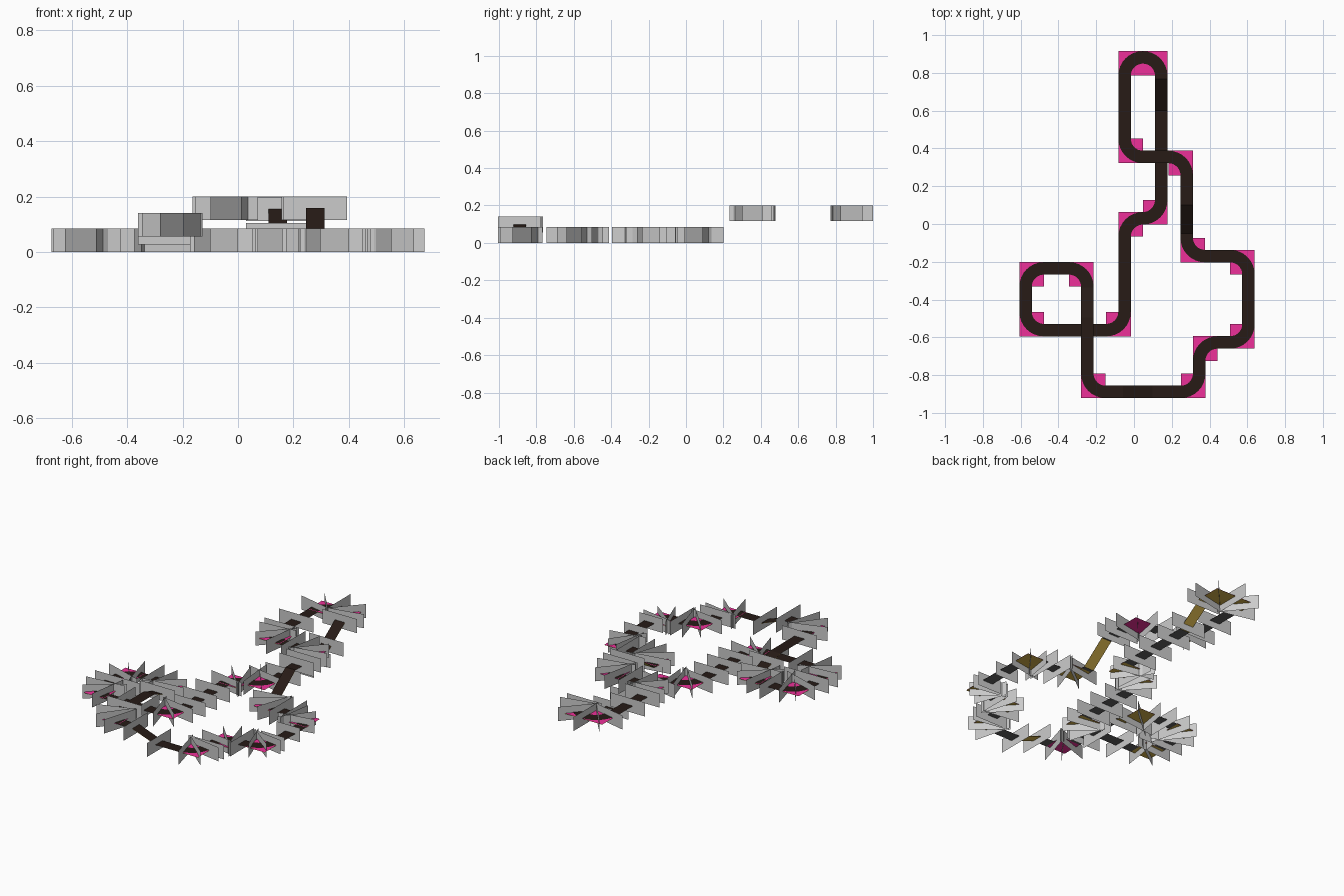
import bpy, math, random
from mathutils import Vector

if "Cube" in bpy.data.objects:
    bpy.data.objects.remove(bpy.data.objects["Cube"])

random.seed(4)
R, HALF = 0.097, 0.033          # bend radius, half road width
LOW, MID, TOP = 0.042, 0.098, 0.158
CARD_H = 0.042                  # half height of the upright cards


def material(name, rgb):
    m = bpy.data.materials.new(name)
    m.diffuse_color = (*rgb, 1)
    m.use_nodes = True
    m.node_tree.nodes["Principled BSDF"].inputs["Base Color"].default_value = m.diffuse_color
    return m


ROAD = material("road", (0.02, 0.011, 0.008))
PINK = material("pink", (0.85, 0.03, 0.32))
OCHRE = material("ochre", (0.65, 0.44, 0.07))
GREY = material("dark_grey", (0.12, 0.12, 0.12))


class Part:
    """Collects quads, then becomes one object."""
    def __init__(self, name, mat=None):
        self.name, self.mat, self.v, self.f = name, mat, [], []

    def quad(self, *pts):
        n = len(self.v)
        self.v += [tuple(p) for p in pts]
        self.f.append(tuple(range(n, n + 4)))

    def build(self):
        me = bpy.data.meshes.new(self.name)
        me.from_pydata(self.v, [], self.f)
        if self.mat:
            me.materials.append(self.mat)
        ob = bpy.data.objects.new(self.name, me)
        bpy.context.collection.objects.link(ob)


straight = Part("straight_road", ROAD)
straight_under = Part("straight_underside", GREY)
ramp = Part("ramp_road", ROAD)
ramp_under = Part("ramp_underside", OCHRE)
bend = Part("bend_road", ROAD)
tile = Part("corner_tile", PINK)
tile_under = Part("corner_tile_underside", OCHRE)
cards = Part("upright_card")

# Corners of the closed circuit: x, y, height, then for the way to the next
# corner: ramp start/end distance and distances of the upright cards
corners = [
    (-0.05, 0.882, TOP, None, []),
    (0.144, 0.882, TOP, (0.115, 0.28), [0.12, 0.25, 0.375, 0.53, 0.66]),
    (0.144, 0.03, LOW, None, []),
    (-0.05, 0.03, LOW, None, [0.2, 0.32, 0.43]),
    (-0.05, -0.562, LOW, None, [0.16, 0.32]),
    (-0.574, -0.562, LOW, None, [0.165]),
    (-0.574, -0.235, LOW, None, [0.17]),
    (-0.247, -0.235, LOW, (0.1, 0.26), [0.175, 0.49]),
    (-0.247, -0.889, MID, (0.19, 0.345), [0.19, 0.345]),
    (0.345, -0.889, LOW, None, [0.1]),
    (0.345, -0.627, LOW, None, [0.12]),
    (0.606, -0.627, LOW, None, [0.11, 0.257]),
    (0.606, -0.17, LOW, None, [0.11, 0.2]),
    (0.279, -0.17, LOW, (0.12, 0.27), [0.33, 0.395]),
    (0.279, 0.355, TOP, None, [0.16]),
    (-0.05, 0.355, TOP, None, [0.13, 0.27])]
# Outer and inner card reach, and fan angles, where they differ at a corner
reach = {11: (0.07, 0.13), 12: (0.07, 0.15), 5: (0.095, 0.15),
         6: (0.095, 0.16), 7: (0.1, 0.16), 2: (0.08, 0.17),
         0: (0.118, 0.11), 1: (0.118, 0.11)}
fans = {0: (13, 50, 90), 1: (42, 78)}
N = len(corners)
UP = Vector((0, 0, 1))


def pos(i):
    return Vector(corners[i % N][:2] + (0,))


def heading(i):
    return (pos(i + 1) - pos(i)).normalized()


def card(p, out, a=0.115, b=0.115):
    h = UP * CARD_H
    e, f = p + out * a, p - out * b
    cards.quad(e - h, f - h, f + h, e + h)


def strip(part, p, q, side, drop=0):
    s, d = side * HALF, UP * drop
    part.quad(p - s - d, q - s - d, q + s - d, p + s - d)


for i in range(N):
    z, rmp, spots = corners[i][2:]
    z2 = corners[(i + 1) % N][2]
    din, dout = heading(i - 1), heading(i)

    # Corner tile with its quarter bend
    c = pos(i) - din * R + dout * R + UP * z
    s = R + HALF
    sq = [c, c + din * s, c + din * s - dout * s, c - dout * s]
    if din.cross(dout).z > 0:
        sq.reverse()
    tile.quad(*sq)
    if i not in (8, 14):
        tile_under.quad(*[p - UP * 0.002 for p in sq])
    ray = lambda a: -dout * math.cos(a) + din * math.sin(a)
    lift = UP * 0.002
    for k in range(8):
        u, v = ray(k * math.pi / 16), ray((k + 1) * math.pi / 16)
        bend.quad(c + u * (R - HALF) + lift, c + u * s + lift,
                  c + v * s + lift, c + v * (R - HALF) + lift)

    # Cards fanned around the bend
    a, b = reach.get(i, (0.108, 0.122))
    spread = 0 if i in fans else 8
    for deg in fans.get(i, (13, 47, 80)):
        u = ray(math.radians(deg))
        w = ray(math.radians(deg + random.uniform(-spread, spread)))
        card(c + u * R, w, a, b)

    # Straight to the next corner, split at its ramp
    length = (pos(i + 1) - pos(i)).length
    side = UP.cross(dout)
    stops = [(R, z)]
    if rmp:
        stops += [(rmp[0], z), (rmp[1], z2)]
    stops.append((length - R, z2))
    at = lambda d, h: pos(i) + dout * d + UP * h
    for (d0, h0), (d1, h1) in zip(stops, stops[1:]):
        if d1 - d0 < 0.003:
            continue
        sloped = abs(h1 - h0) > 0.001
        top, under = (ramp, ramp_under) if sloped else (straight, straight_under)
        strip(top, at(d0, h0), at(d1, h1), side)
        strip(under, at(d0, h0), at(d1, h1), side, 0.002)

    # Upright cards across the straight
    for d in spots:
        for (d0, h0), (d1, h1) in zip(stops, stops[1:]):
            if d0 <= d <= d1:
                h = h0 + (h1 - h0) * (d - d0) / (d1 - d0)
        if i == 11:
            card(at(d, h), -side, 0.065, 0.09)
        elif i == 5:
            card(at(d, h), side, 0.1, 0.2)
        else:
            card(at(d, h), side)

for part in (straight, straight_under, ramp, ramp_under, bend, tile,
             tile_under, cards):
    part.build()
